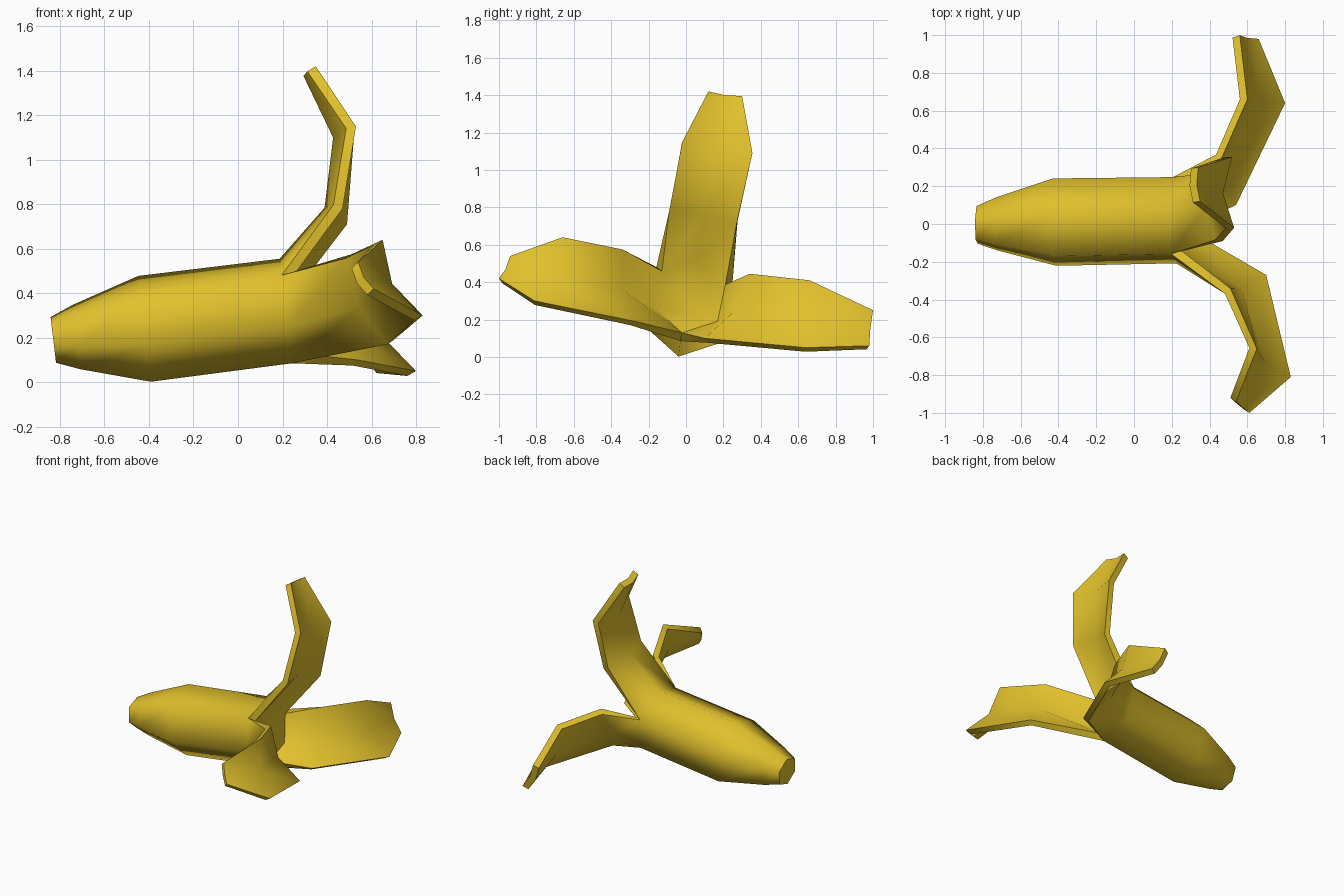
import bpy, bmesh, math
from mathutils import Vector

if "Cube" in bpy.data.objects:
    bpy.data.objects.remove(bpy.data.objects["Cube"])

THICK = 0.045
BULGE = 0.10
bm = bmesh.new()


def ring(center, r, tilt=0.12):
    # six-sided ring, numbered clockwise from the upper -y seam, leaning with the body axis
    out = []
    for i in range(6):
        a = math.radians(138 - 60 * i)
        dz = r * math.sin(a)
        out.append(Vector(center) + Vector((-tilt * dz, r * math.cos(a), dz)))
    return out


# Body: tapered hexagonal tube with a closed stem end
rings = [[bm.verts.new(p) for p in ring(c, r)] for c, r in (
    ((-0.83, -0.005, 0.19), 0.105),
    ((-0.725, 0.0, 0.203), 0.148),
    ((-0.42, 0.01, 0.24), 0.243),
    ((0.215, 0.02, 0.32), 0.24))]
bm.faces.new(rings[0])
for a, b in zip(rings, rings[1:]):
    for i in range(6):
        j = (i + 1) % 6
        bm.faces.new((a[i], a[j], b[j], b[i]))
root_out = rings[-1]

# Floor where the open peel meets the body
root_in = [bm.verts.new(p) for p in ring((0.25, 0.02, 0.325), 0.20)]
bm.faces.new(root_in)

# Peel flaps: pairs of edge points from the root outwards
flaps = (
    (((0.47, -0.09, 0.78), (0.49, 0.27, 0.71)),
     ((0.53, -0.02, 1.15), (0.52, 0.355, 1.09)),
     ((0.35, 0.12, 1.42), (0.34, 0.30, 1.395))),
    (((0.46, 0.34, 0.445), (0.54, 0.10, 0.10)),
     ((0.60, 0.66, 0.41), (0.80, 0.64, 0.05)),
     ((0.56, 1.0, 0.25), (0.66, 0.98, 0.06))),
    (((0.70, -0.27, 0.19), (0.51, -0.34, 0.575)),
     ((0.83, -0.81, 0.30), (0.65, -0.66, 0.64)),
     ((0.61, -1.0, 0.42), (0.54, -0.94, 0.54))),
)
for k, pairs in enumerate(flaps):
    idx = [(2 * k + i) % 6 for i in range(3)]
    outer = [[root_out[i] for i in idx]]
    inner = [[root_in[i] for i in idx]]
    pts = [(Vector(a), Vector(b)) for a, b in pairs]
    mids = [(root_out[idx[0]].co + root_out[idx[2]].co) / 2]
    mids += [(a + b) / 2 for a, b in pts]
    for s, (a, b) in enumerate(pts, 1):
        t = (mids[s] - mids[s - 1]).normalized()
        if s < 3:
            t += (mids[s + 1] - mids[s]).normalized()
        n = (b - a).cross(t).normalized()
        bulge = BULGE if s < 3 else 0.06
        row = [a, mids[s] - n * (bulge - THICK), b]
        inner.append([bm.verts.new(p) for p in row])
        outer.append([bm.verts.new(p - n * THICK) for p in row])
    for s in range(3):
        for side in (outer, inner):
            for i in range(2):
                bm.faces.new((side[s][i], side[s][i + 1],
                              side[s + 1][i + 1], side[s + 1][i]))
        for i in (0, 2):
            bm.faces.new((outer[s][i], outer[s + 1][i], inner[s + 1][i], inner[s][i]))
    for i in range(2):
        bm.faces.new((outer[3][i], outer[3][i + 1], inner[3][i + 1], inner[3][i]))

bmesh.ops.recalc_face_normals(bm, faces=bm.faces)
mesh = bpy.data.meshes.new("fruit_peel")
bm.to_mesh(mesh)
bm.free()
peel = bpy.data.objects.new("fruit_peel", mesh)
bpy.context.collection.objects.link(peel)

# Yellow skin, smooth faces with crisp rims
skin = bpy.data.materials.new("yellow_skin")
skin.diffuse_color = (0.75, 0.53, 0.025, 1)
skin.use_nodes = True
skin.node_tree.nodes["Principled BSDF"].inputs["Base Color"].default_value = skin.diffuse_color
mesh.materials.append(skin)
bpy.context.view_layer.objects.active = peel
peel.select_set(True)
bpy.ops.object.shade_smooth_by_angle(angle=math.radians(64))
